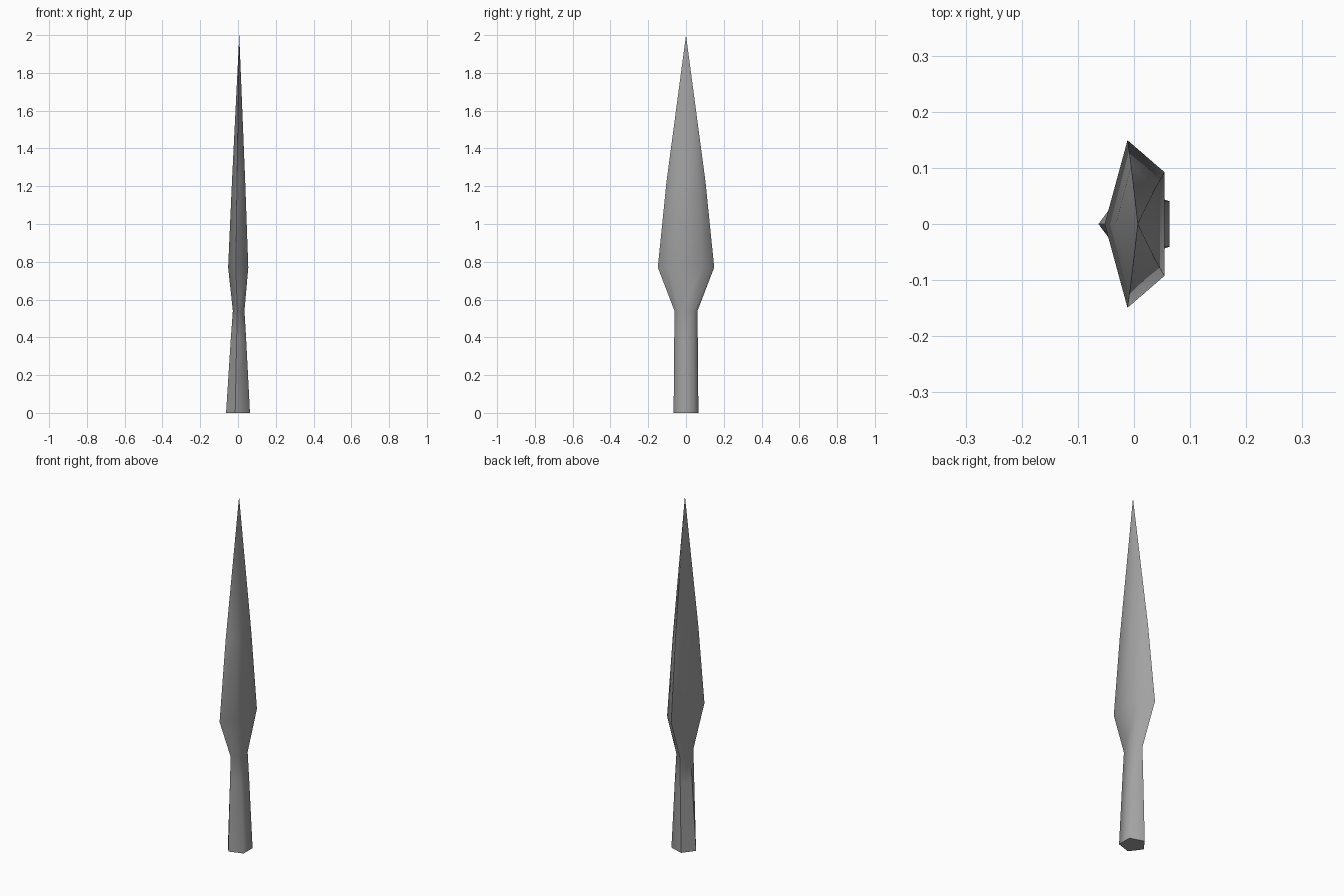
import bpy, bmesh, math

if "Cube" in bpy.data.objects:
    bpy.data.objects.remove(bpy.data.objects["Cube"])

CX = 0.0067  # axis of the five-sided section, so its bounds centre on x = 0
SIDES = 5

# Sections from butt to blade shoulder: height, x radius, y radius
SECTIONS = [
    (0.0, 0.070, 0.069),
    (0.39, 0.045, 0.0655),
    (0.54, 0.034, 0.064),
    (0.77, 0.059, 0.157),
    (1.22, 0.039, 0.109),
]

bm = bmesh.new()


def ring(z, rx, ry):
    """Pentagon ring with one corner pointing to -x."""
    verts = []
    for i in range(SIDES):
        a = math.pi + math.tau * i / SIDES
        verts.append(bm.verts.new((CX + rx * math.cos(a), ry * math.sin(a), z)))
    return verts


# Socket and blade: one lofted skin
rings = [ring(*s) for s in SECTIONS]
for low, high in zip(rings, rings[1:]):
    for i in range(SIDES):
        j = (i + 1) % SIDES
        bm.faces.new((low[i], low[j], high[j], high[i]))

# Pointed tip and closed butt
tip = bm.verts.new((CX, 0, 2.0))
for i in range(SIDES):
    bm.faces.new((rings[-1][i], rings[-1][(i + 1) % SIDES], tip))
butt = bm.faces.new(list(reversed(rings[0])))
bmesh.ops.recalc_face_normals(bm, faces=bm.faces)

# Soft broad side; crisp cutting edges, socket spine and butt rim
for face in bm.faces:
    face.smooth = True
for edge in butt.edges:
    edge.smooth = False
columns = [[r[i] for r in rings] + [tip] for i in (1, 4)]
columns.append([rings[k][0] for k in range(3)])
for column in columns:
    for a, b in zip(column, column[1:]):
        bm.edges.get((a, b)).smooth = False

mesh = bpy.data.meshes.new("spear_head")
bm.to_mesh(mesh)
bm.free()
spear = bpy.data.objects.new("spear_head", mesh)
bpy.context.collection.objects.link(spear)

# Dark iron
iron = bpy.data.materials.new("iron")
iron.diffuse_color = (0.36, 0.36, 0.36, 1)
iron.use_nodes = True
iron.node_tree.nodes["Principled BSDF"].inputs["Base Color"].default_value = iron.diffuse_color
mesh.materials.append(iron)
